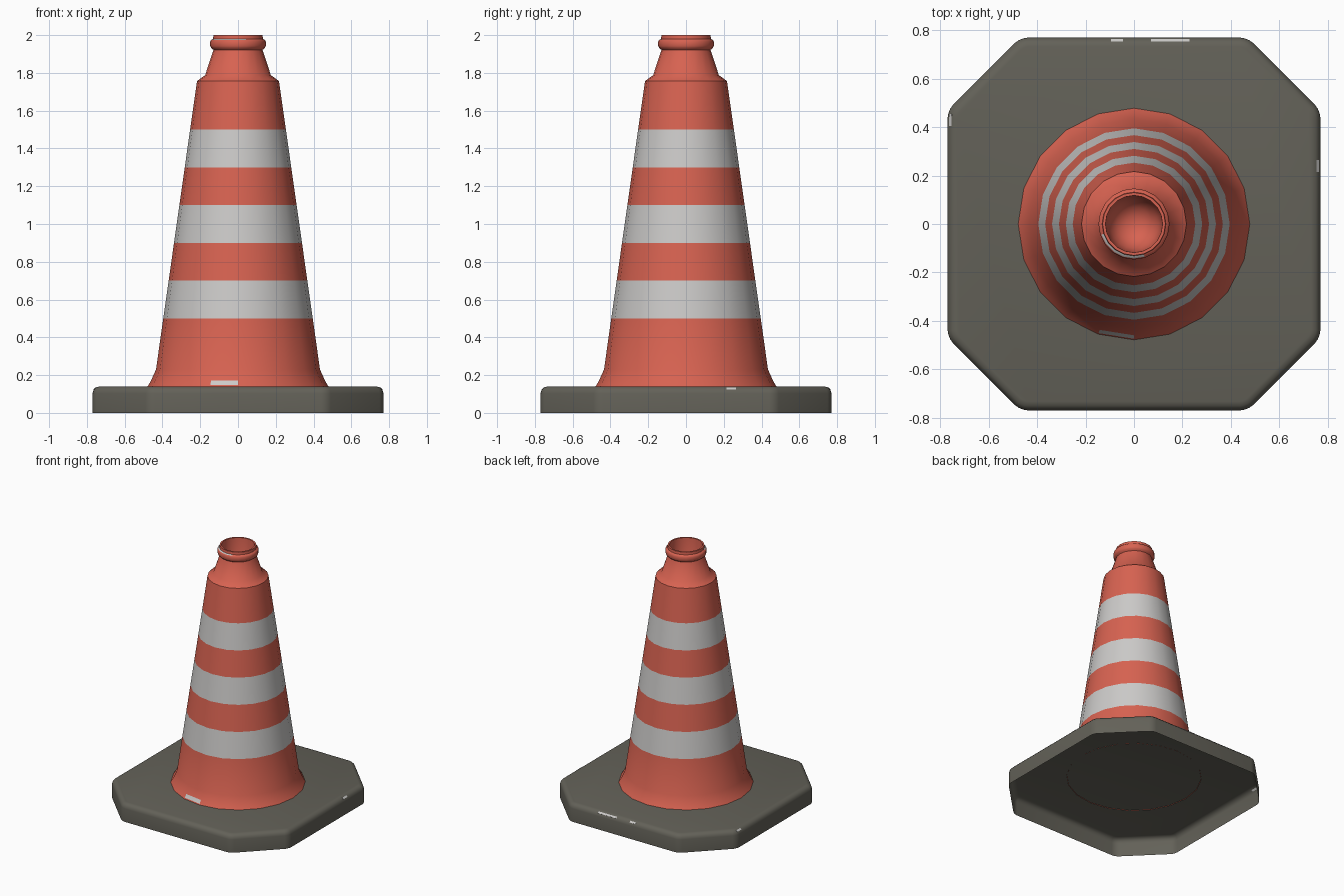
import bpy, bmesh, math

cube = bpy.data.objects.get("Cube")
if cube:
    bpy.data.objects.remove(cube, do_unlink=True)


def material(name, rgb):
    m = bpy.data.materials.new(name)
    m.use_nodes = True
    m.diffuse_color = (*rgb, 1)
    m.node_tree.nodes["Principled BSDF"].inputs["Base Color"].default_value = (*rgb, 1)
    return m


orange = material("orange_red", (0.68, 0.123, 0.082))
silver = material("reflective_grey", (0.6, 0.59, 0.58))
rubber = material("dark_rubber", (0.125, 0.12, 0.098))


def finish(name, bm, mats, angle):
    mesh = bpy.data.meshes.new(name)
    bm.to_mesh(mesh)
    bm.free()
    for m in mats:
        mesh.materials.append(m)
    ob = bpy.data.objects.new(name, mesh)
    bpy.context.collection.objects.link(ob)
    bpy.ops.object.select_all(action='DESELECT')
    ob.select_set(True)
    bpy.context.view_layer.objects.active = ob
    bpy.ops.object.shade_smooth_by_angle(angle=math.radians(angle))
    return ob


# Octagonal rubber base: a shell open underneath, rounded corners and top rim
HALF, CUT, HEIGHT = 0.77, 0.47, 0.14
bm = bmesh.new()
ring = []
for sx, sy in ((1, 1), (-1, 1), (-1, -1), (1, -1)):
    pair = [(sx * HALF, sy * CUT), (sx * CUT, sy * HALF)]
    ring += pair if sx * sy > 0 else pair[::-1]
bottom = bm.faces.new([bm.verts.new((x, y, 0)) for x, y in ring])
top = bmesh.ops.extrude_face_region(bm, geom=[bottom], use_keep_orig=True)["geom"]
for v in top:
    if isinstance(v, bmesh.types.BMVert):
        v.co.z = HEIGHT
bmesh.ops.recalc_face_normals(bm, faces=bm.faces)
upright = [e for e in bm.edges if abs(e.verts[0].co.z - e.verts[1].co.z) > 0.1]
bmesh.ops.bevel(bm, geom=upright, offset=0.03, segments=3, profile=0.5, affect='EDGES')
rim = [e for e in bm.edges if min(v.co.z for v in e.verts) > HEIGHT - 0.001]
bmesh.ops.bevel(bm, geom=rim, offset=0.037, segments=3, profile=0.5, affect='EDGES')
underside = [f for f in bm.faces if f.calc_center_median().z < 0.001]
bmesh.ops.delete(bm, geom=underside, context='FACES_ONLY')
finish("rubber_base", bm, [rubber], 40)


# Pale scuffs worn into the rounded rim of the base
def rim_scuff(name, x, y, length, yaw):
    bpy.ops.mesh.primitive_cube_add(size=1, location=(x, y, 0.127))
    ob = bpy.context.object
    ob.name = name
    ob.scale = (length, 0.014, 0.006)
    ob.rotation_euler = (math.radians(-45), 0, math.radians(yaw))
    ob.data.materials.append(silver)


rim_scuff("back_scuff_long", 0.15, 0.758, 0.16, 0)
rim_scuff("back_scuff_short", -0.07, 0.758, 0.05, 0)
rim_scuff("right_scuff", -0.758, 0.43, 0.05, 90)
rim_scuff("left_scuff", 0.758, 0.24, 0.05, -90)

# Lathed cone: flared foot, tapered body, shoulder, neck, collar and round cup
SIDES = 20
STRIPES = [(0.5, 0.7), (0.9, 1.1), (1.3, 1.5)]
FOOT, SHOULDER = (0.434, 0.23), (0.217, 1.757)


def body_radius(z):
    t = (z - FOOT[1]) / (SHOULDER[1] - FOOT[1])
    return FOOT[0] + t * (SHOULDER[0] - FOOT[0])


def is_grey(c):
    stripe = math.hypot(c.x, c.y) > 0.2 and any(a < c.z < b for a, b in STRIPES)
    foot_scuff = 0.145 < c.z < 0.17 and -0.15 < c.x < 0 and c.y < 0
    collar_scuff = 1.972 < c.z < 1.985 and c.y < -0.04 and c.x < 0.06
    return stripe or foot_scuff or collar_scuff


profile = [(0.48, 0.138), (0.474, 0.147), (0.46, 0.172), FOOT]
profile += [(body_radius(z), z) for band in STRIPES for z in band]
profile += [SHOULDER, (0.174, 1.788), (0.13, 1.922),
            (0.142, 1.932), (0.147, 1.942), (0.147, 1.966), (0.142, 1.975),
            (0.132, 1.98), (0.13, 2.0), (0.118, 2.0), (0.114, 1.9),
            (0.1, 1.84), (0.07, 1.8), (0.035, 1.783)]

bm = bmesh.new()
rings = []
for r, z in profile:
    angles = [math.tau * i / SIDES for i in range(SIDES)]
    rings.append([bm.verts.new((r * math.cos(a), r * math.sin(a), z)) for a in angles])
cup_bottom = bm.verts.new((0, 0, 1.778))
for i in range(SIDES):
    j = (i + 1) % SIDES
    for low, high in zip(rings, rings[1:]):
        face = bm.faces.new((low[i], low[j], high[j], high[i]))
        face.material_index = int(is_grey(face.calc_center_median()))
    bm.faces.new((rings[-1][i], rings[-1][j], cup_bottom))
finish("striped_cone", bm, [orange, silver], 45)
